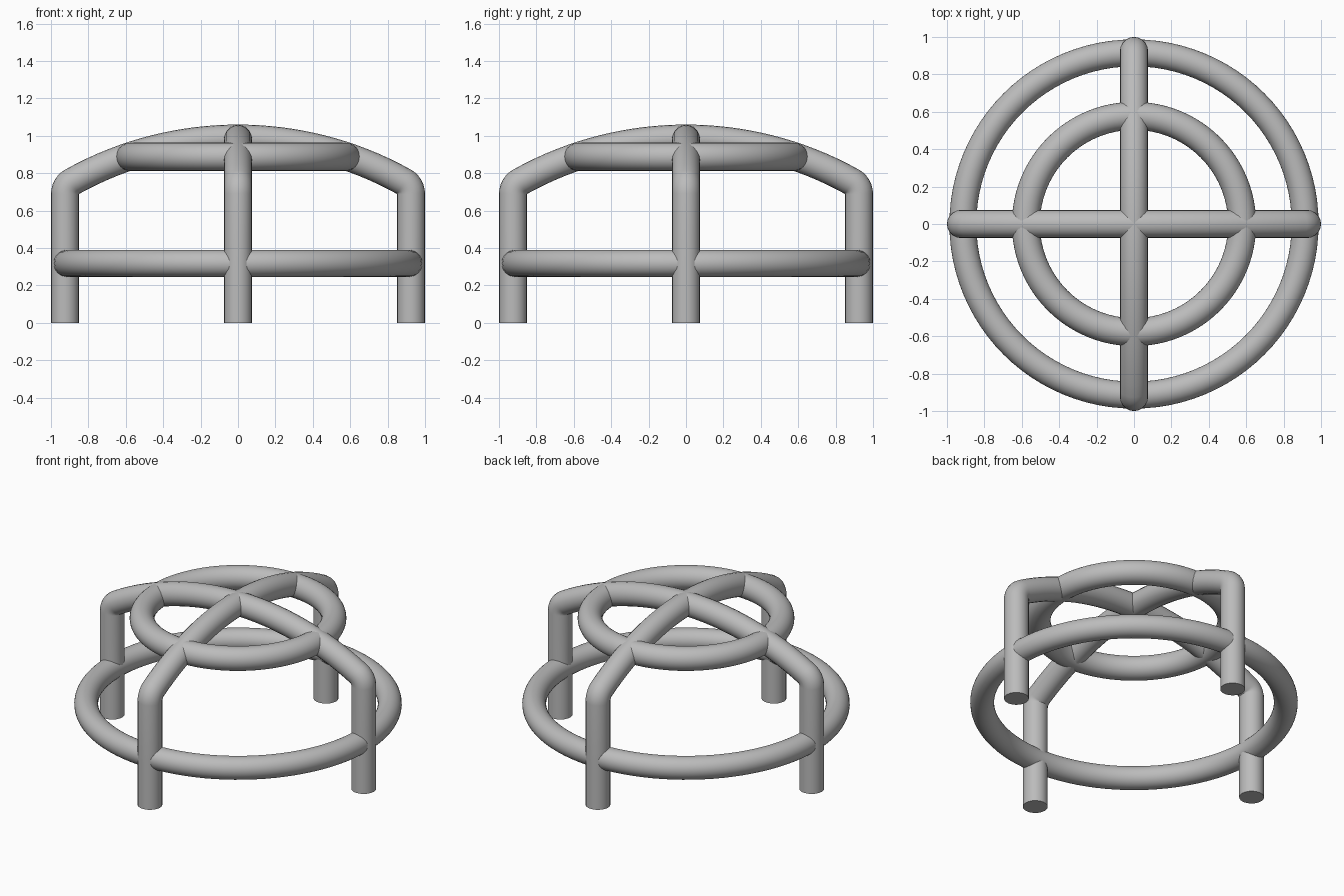
import bpy
from math import cos, sin, sqrt, radians

TUBE = 0.075      # tube radius
LEG = 0.925       # leg distance from the centre
ARC = 1.82        # radius of the domed arch
CROWN = 0.985     # height of the arch centreline
BEND = 0.075      # elbow radius

cube = bpy.data.objects.get("Cube")
if cube:
    bpy.data.objects.remove(cube, do_unlink=True)

grey = bpy.data.materials.new("grey_metal")
grey.use_nodes = True
colour = (0.5, 0.5, 0.5, 1)
grey.diffuse_color = colour
grey.node_tree.nodes["Principled BSDF"].inputs["Base Color"].default_value = colour


def finish(obj):
    obj.data.materials.clear()
    obj.data.materials.append(grey)
    bpy.ops.object.select_all(action="DESELECT")
    obj.select_set(True)
    bpy.context.view_layer.objects.active = obj
    bpy.ops.object.shade_smooth_by_angle(angle=radians(40))


def tube(name, points):
    """Round tube with flat caps swept along the points."""
    curve = bpy.data.curves.new(name, "CURVE")
    curve.dimensions = "3D"
    curve.bevel_depth = TUBE
    curve.bevel_resolution = 8
    curve.use_fill_caps = True
    spline = curve.splines.new("POLY")
    spline.points.add(len(points) - 1)
    for p, co in zip(spline.points, points):
        p.co = (*co, 1)
    obj = bpy.data.objects.new(name, curve)
    bpy.context.collection.objects.link(obj)
    bpy.ops.object.select_all(action="DESELECT")
    obj.select_set(True)
    bpy.context.view_layer.objects.active = obj
    bpy.ops.object.convert(target="MESH")
    finish(bpy.context.object)


def ring(name, radius, thickness, height):
    bpy.ops.mesh.primitive_torus_add(
        major_radius=radius, minor_radius=thickness, major_segments=96,
        minor_segments=32, location=(0, 0, height))
    obj = bpy.context.object
    obj.name = name
    finish(obj)


# Half of an arch: leg, elbow, then shallow dome up to the crown
end = LEG - BEND / 2
dome = lambda r: CROWN - ARC + sqrt(ARC ** 2 - r ** 2)
elbow = dome(end) - BEND * sin(radians(60))
half = [(LEG, 0), (LEG, 0.3)]
half += [(LEG - BEND + BEND * cos(radians(a)), elbow + BEND * sin(radians(a)))
         for a in range(0, 61, 10)]
half += [(end * (1 - i / 16), dome(end * (1 - i / 16))) for i in range(1, 17)]
profile = half + [(-r, z) for r, z in reversed(half[:-1])]

# Two crossing arches, each with a pair of legs
tube("side_to_side_arch", [(r, 0, z) for r, z in profile])
tube("front_to_back_arch", [(0, r, z) for r, z in profile])

# Seat support ring and lower brace ring
ring("upper_ring", 0.578, TUBE, 0.888)
ring("lower_ring", 0.915, 0.072, 0.318)
